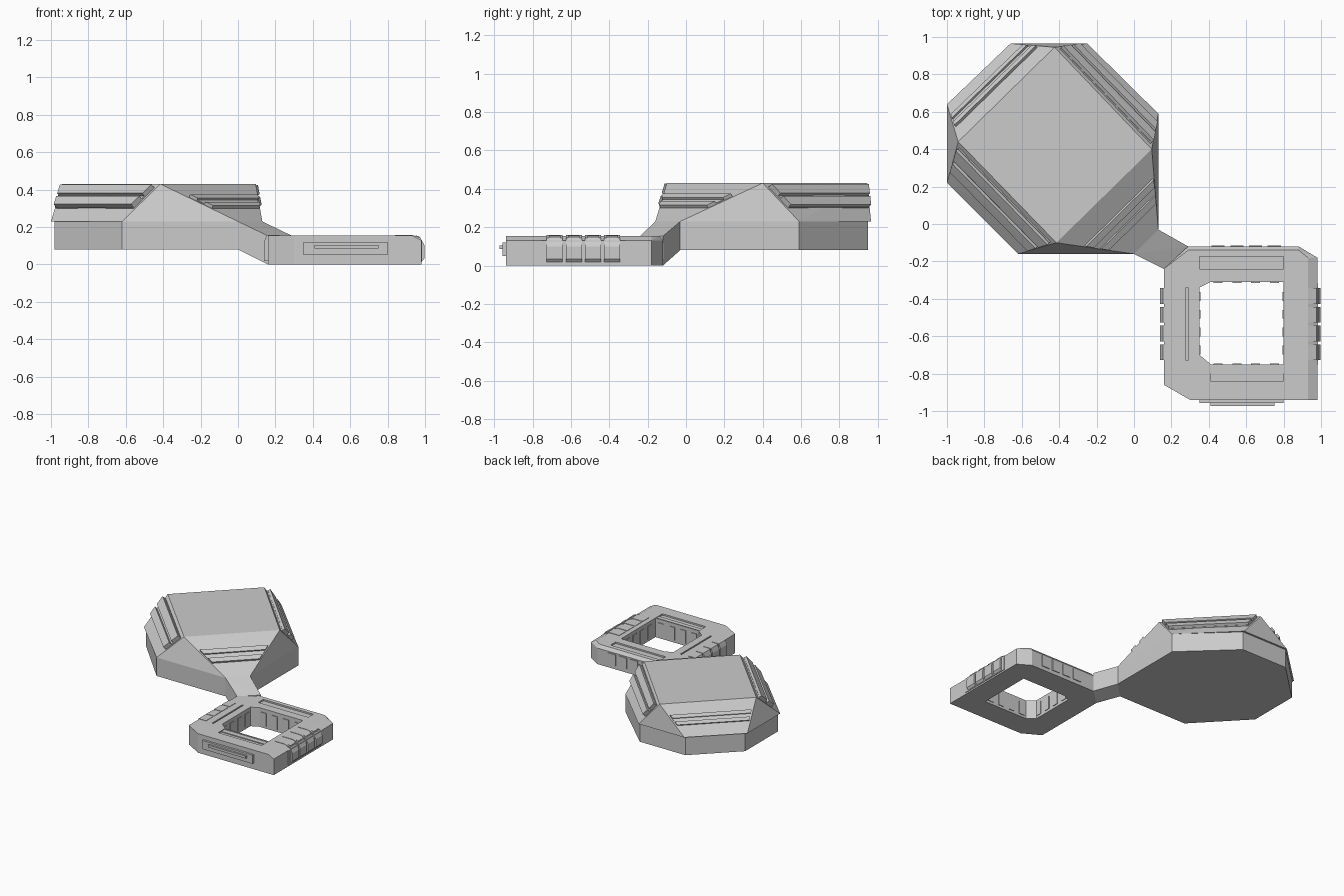
import bpy, bmesh
from mathutils import Vector

if "Cube" in bpy.data.objects:
    bpy.data.objects.remove(bpy.data.objects["Cube"])

grey = bpy.data.materials.new("light grey")
grey.diffuse_color = (0.6, 0.6, 0.6, 1)
grey.use_nodes = True
grey.node_tree.nodes["Principled BSDF"].inputs["Base Color"].default_value = grey.diffuse_color


def hull(name, points):
    """Convex solid around a few points."""
    bm = bmesh.new()
    for p in points:
        bm.verts.new(p)
    bmesh.ops.convex_hull(bm, input=bm.verts)
    bmesh.ops.dissolve_limit(bm, angle_limit=0.01, verts=bm.verts, edges=bm.edges)
    bmesh.ops.recalc_face_normals(bm, faces=bm.faces)
    me = bpy.data.meshes.new(name)
    bm.to_mesh(me)
    bm.free()
    me.materials.append(grey)
    ob = bpy.data.objects.new(name, me)
    bpy.context.collection.objects.link(ob)
    return ob


def box(name, x0, x1, y0, y1, z0, z1):
    return hull(name, [(x, y, z) for x in (x0, x1) for y in (y0, y1) for z in (z0, z1)])


def prism(name, outline, z0, z1):
    return hull(name, [(x, y, z) for x, y in outline for z in (z0, z1)])


def cut(target, cutter):
    cutter.hide_render = True
    cutter.hide_viewport = True
    m = target.modifiers.new("cut", "BOOLEAN")
    m.operation, m.solver, m.object = "DIFFERENCE", "EXACT", cutter


# Octagonal body: straight base and a roof rising to a diamond top
rim = [(-1, .22), (-.62, -.16), (0, -.16), (.13, -.03),
       (.13, .59), (-.25, .965), (-.66, .965), (-1, .64)]
top = {"s": (-.415, -.10), "e": (.095, .40), "n": (-.425, .945), "w": (-.94, .44)}
Z0, Z1 = .23, .43
prism("body_base", [(max(x, -.98), min(y, .95)) for x, y in rim], .08, Z0)
hull("body_roof", [(x, y, Z0) for x, y in rim] + [(x, y, Z1) for x, y in top.values()])


# Raised bars following the four sloped roof faces
def roof_bar(name, a, b, ra, rb, z0, z1, thick):
    ends = []
    for t, r in ((top[a], rim[ra]), (top[b], rim[rb])):
        ends.append((Vector((*t, Z1)), Vector((*r, Z0))))
    normal = (ends[1][0] - ends[0][0]).cross(ends[0][1] - ends[0][0]).normalized()
    if normal.z < 0:
        normal = -normal
    pts = []
    for z in (z0, z1):
        f = (Z1 - z) / (Z1 - Z0)
        p, q = (t.lerp(r, f) for t, r in ends)
        for c in (p.lerp(q, .02), p.lerp(q, .98)):
            pts += [c - normal * .01, c + normal * thick]
    hull(name, pts)


for side, a, b, ra, rb in (("left", "w", "s", 0, 1), ("right", "n", "e", 5, 4)):
    roof_bar(side + "_bar_backing", a, b, ra, rb, .30, .41, .01)
    roof_bar(side + "_upper_bar", a, b, ra, rb, .36, .408, .03)
    roof_bar(side + "_lower_bar", a, b, ra, rb, .302, .345, .03)
for side, a, b, ra, rb in (("front", "s", "e", 2, 3), ("rear", "w", "n", 7, 6)):
    roof_bar(side + "_bar_backing", a, b, ra, rb, .30, .36, .006)
    roof_bar(side + "_upper_bar", a, b, ra, rb, .34, .36, .018)
    roof_bar(side + "_lower_bar", a, b, ra, rb, .30, .32, .018)

# Sloping neck from body to frame
hull("neck", [(x, y, z) for x, y in ((0, -.16), (.13, -.03)) for z in (.08, .23)]
     + [(x, y, z) for x, y in ((.16, -.24), (.29, -.12)) for z in (0, .153)])

# Square frame with bevelled right and rear top edges and a square opening
plan = [(.16, -.24), (.29, -.12), (.88, -.12), (.98, -.18),
        (.98, -.94), (.30, -.94), (.16, -.86)]
frame = hull("frame", [(x, y, z) for x, y in plan for z in (0, .13)]
             + [(min(x, .93), min(y, -.14), .155) for x, y in plan])
cut(frame, prism("opening_cutter", [(.35, -.34), (.41, -.31), (.80, -.31), (.80, -.75),
                                    (.41, -.75), (.35, -.70)], -.1, .3))
# Shallow recesses in the frame top
cut(frame, box("rear_recess_cutter", .35, .80, -.24, -.175, .143, .2))
cut(frame, box("front_recess_cutter", .41, .80, -.84, -.76, .143, .2))
cut(frame, box("left_groove_cutter", .278, .29, -.73, -.34, .143, .2))
box("front_recess_step", .41, .80, -.80, -.76, .13, .150)

# Front plate with a raised rail
box("front_plate", .35, .80, -.957, -.93, .05, .12)
box("front_rail", .41, .75, -.972, -.95, .085, .105)

# Backing behind the right blocks
box("right_backing", .92, .985, -.755, -.315, .012, .13)

for i in range(4):
    y = -.535 + (i - 1.5) * .1
    y0, y1 = y - .042, y + .042
    # Left blocks
    hull(f"left_block_{i}", [(x, yy, z) for yy in (y0, y1) for x, z in
                             ((.14, .02), (.14, .125), (.155, .158), (.222, .158), (.222, .02))])
    # Right blocks with rounded outer edge
    hull(f"right_block_{i}", [(x, yy, z) for yy in (y0, y1) for x, z in
                              ((.84, .158), (.93, .158), (.975, .143), (.998, .10),
                               (.998, .035), (.98, .012), (.84, .10))])
    hull(f"right_pad_{i}", [(x, yy, z) for yy in (y - .03, y + .03) for x, z in
                            ((.95, .156), (.97, .150), (.97, .13), (.95, .13))])
    # Small pads on the opening's inner walls and the rear side
    x = .60 + (i - 1.5) * .1
    yi = -.53 + (i - 1.5) * .095
    box(f"inner_left_pad_{i}", .34, .355, yi - .024, yi + .024, .02, .125)
    box(f"inner_right_pad_{i}", .795, .81, yi - .024, yi + .024, .02, .125)
    box(f"inner_rear_pad_{i}", x - .024, x + .024, -.316, -.30, .02, .125)
    box(f"inner_front_pad_{i}", x - .024, x + .024, -.76, -.745, .02, .125)
    box(f"rear_pad_{i}", x - .035, x + .035, -.13, -.114, .03, .12)
